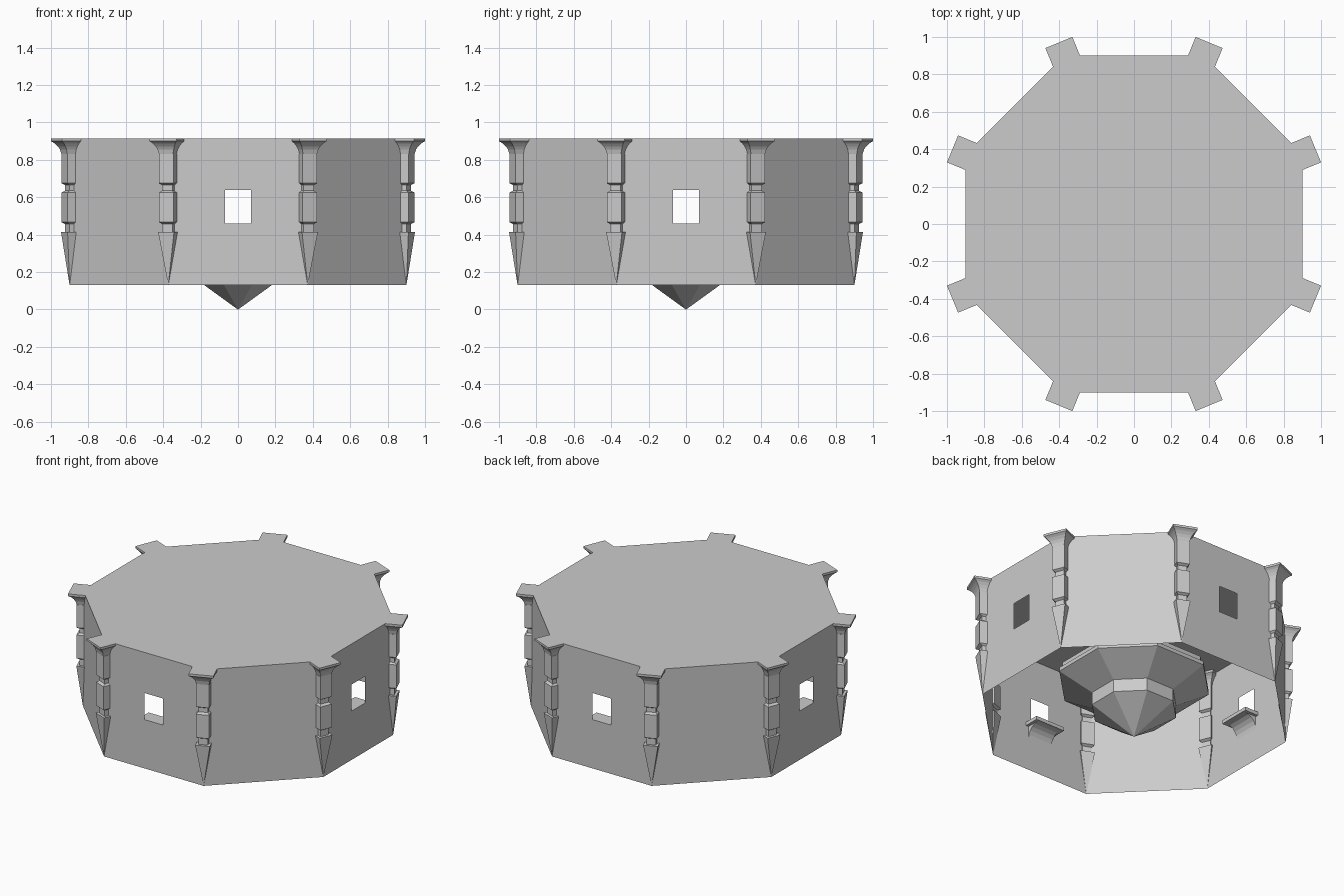
import bpy, bmesh, math
from mathutils import Vector, Matrix

if "Cube" in bpy.data.objects:
    bpy.data.objects.remove(bpy.data.objects["Cube"])

STEP = math.pi / 4
APO = 0.90                                   # wall distance from the centre
RAD = APO / math.cos(math.pi / 8)            # corner radius
HALF = APO * math.tan(math.pi / 8)           # half the wall width
Z0, Z1 = 0.13, 0.915


def finish(name, bm):
    bmesh.ops.remove_doubles(bm, verts=bm.verts, dist=1e-5)
    bmesh.ops.recalc_face_normals(bm, faces=bm.faces)
    me = bpy.data.meshes.new(name)
    bm.to_mesh(me)
    bm.free()
    ob = bpy.data.objects.new(name, me)
    bpy.context.collection.objects.link(ob)
    return ob


def loft(bm, rings):
    """Join rings of points with quads and cap both ends."""
    loops = [[bm.verts.new(p) for p in ring] for ring in rings]
    n = len(loops[0])
    for a, b in zip(loops, loops[1:]):
        for i in range(n):
            j = (i + 1) % n
            bm.faces.new((a[i], a[j], b[j], b[i]))
    bm.faces.new(loops[0])
    bm.faces.new(loops[-1])


def octagon(r, z):
    return [Vector((r * math.cos((i + .5) * STEP), r * math.sin((i + .5) * STEP), z))
            for i in range(8)]


# Thin octagonal shell: flat roof, open bottom, a window in every second wall
bm = bmesh.new()
bm.faces.new([bm.verts.new(p) for p in octagon(RAD, Z1)])
wy, wz0, wz1 = 0.07, 0.46, 0.64
for k in range(8):
    rot = Matrix.Rotation(k * STEP, 3, 'Z')

    def rect(y, a, b):
        return [bm.verts.new(rot @ Vector((APO, u, v)))
                for u, v in ((-y, a), (y, a), (y, b), (-y, b))]
    outer = rect(HALF, Z0, Z1)
    if k % 2:
        bm.faces.new(outer)
    else:
        inner = rect(wy, wz0, wz1)
        for i in range(4):
            j = (i + 1) % 4
            bm.faces.new((outer[i], outer[j], inner[j], inner[i]))
finish("octagonal_shell", bm)

# Corner columns: (height, outward reach from the corner, half width)
COLUMN = [(.915, .076, .078), (.90, .076, .078), (.888, .060, .065), (.872, .046, .054),
          (.855, .037, .046), (.83, .031, .040), (.83, .031, .042), (.675, .031, .042),
          (.665, .014, .030), (.635, .014, .030), (.625, .031, .042), (.467, .031, .042),
          (.457, .014, .030), (.415, .014, .030), (.415, .031, .046), (.135, .001, .001)]
for k in range(8):
    rot = Matrix.Rotation((k + .5) * STEP, 3, 'Z')
    bm = bmesh.new()
    loft(bm, [[rot @ Vector((RAD + sx * d, sy * w, z))
               for sx, sy in ((1, -1), (1, 1), (-1, 1), (-1, -1))]
              for z, d, w in COLUMN])
    finish(f"corner_column_{k + 1}", bm)

# Inner window sills, each on a coved bracket
cove = [(0.085 - 0.085 * math.sin(t), 0.35 + 0.085 * (1 - math.cos(t)))
        for t in [i * math.pi / 10 for i in range(6)]]
cove = [(0.085 * (1 - math.cos(i * math.pi / 10)), 0.35 + 0.085 * math.sin(i * math.pi / 10))
        for i in range(6)]
for k in range(0, 8, 2):
    rot = Matrix.Rotation(k * STEP, 3, 'Z')
    for name, half, prof in (
            ("window_sill", .11, [(0, .435), (.10, .435), (.10, .459), (0, .459)]),
            ("sill_bracket", .09, cove + [(0, .435)])):
        bm = bmesh.new()
        loft(bm, [[rot @ Vector((APO - .001 - d, y, z)) for d, z in prof]
                  for y in (-half, half)])
        finish(f"{name}_{k // 2 + 1}", bm)

# Central faceted pendant bowl: (radius, height)
BOWL = [(.001, 0), (.27, .18), (.27, .265), (.48, .38), (.48, .405),
        (.46, .415), (.46, .445)]
bm = bmesh.new()
loft(bm, [octagon(r, z) for r, z in BOWL])
finish("pendant_bowl", bm)
